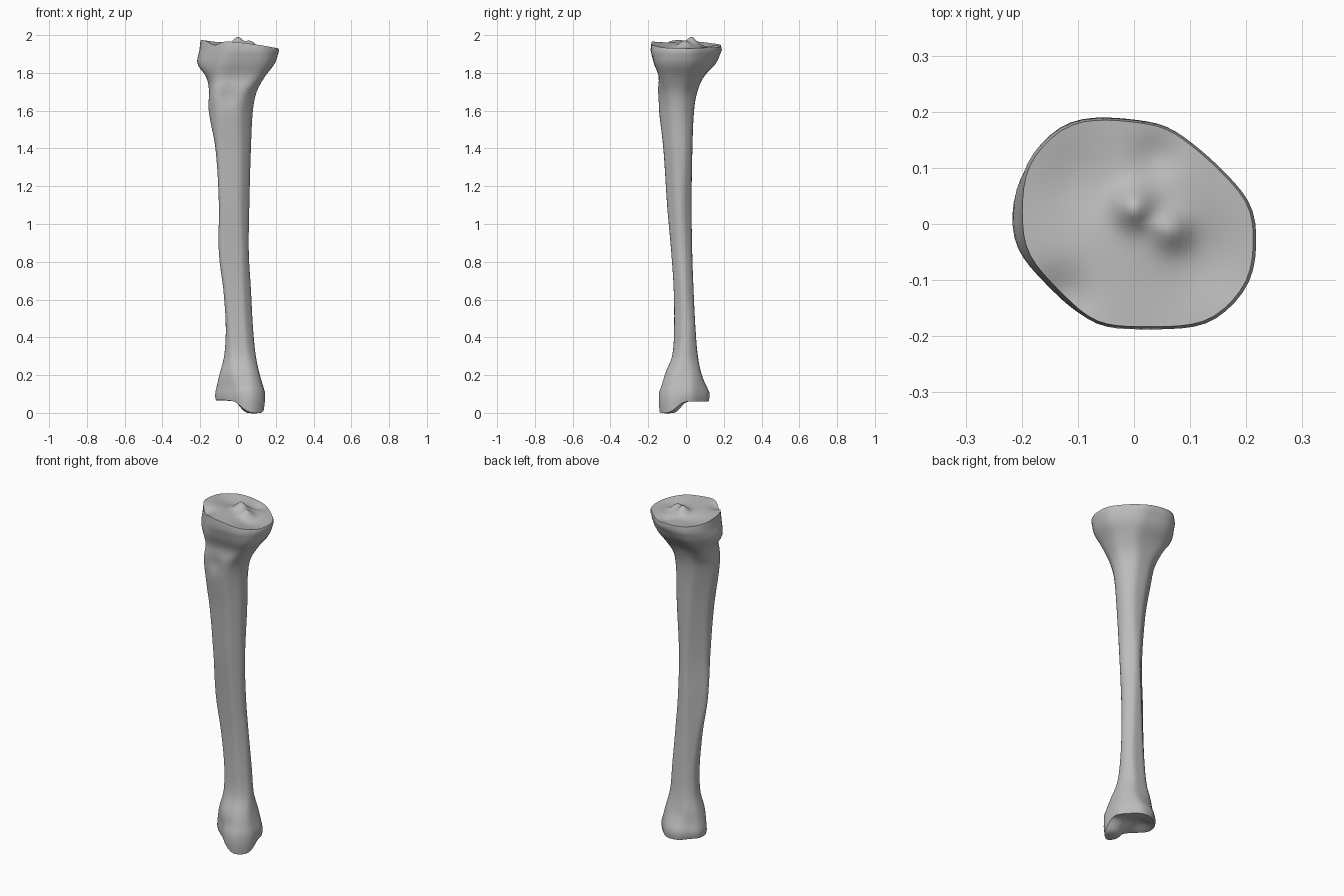
import bpy
import bmesh
import math
from mathutils import Vector

if "Cube" in bpy.data.objects:
    bpy.data.objects.remove(bpy.data.objects["Cube"], do_unlink=True)

SIDES = 64
SHAFT_RINGS = 90
CAP_RINGS = 16

# Height, then reach from the axis (hundredths) every 45 degrees from +x
GIRTH = [
    (.11, 14.3, 12.4, 12.6, 12, 12.2, 10.6, 15, 16.2),
    (.2, 11.6, 10.6, 8.5, 9.5, 10, 10, 11.6, 13.2),
    (.3, 9.5, 8, 6.3, 6.9, 7.4, 7.7, 7.4, 9),
    (.45, 8, 7, 5, 5.5, 6.5, 7.5, 6.3, 7.2),
    (.65, 7, 5.3, 4, 4.6, 7.8, 9.3, 6.5, 6.6),
    (.85, 5.8, 4, 3.3, 4, 10.5, 11.8, 7.8, 7),
    (1.1, 6.1, 3.2, 3, 3.5, 10.2, 13.8, 10, 8),
    (1.4, 6.9, 4.5, 3.4, 5.3, 12, 15.9, 12, 9.5),
    (1.6, 8, 4.8, 4.3, 8, 15.7, 17.7, 14.3, 11),
    (1.7, 10, 6.3, 6, 10.6, 15.5, 18.8, 15, 13.2),
    (1.78, 14.3, 11, 9.5, 16, 17, 18.2, 14.5, 17.5),
    (1.85, 19.6, 16, 16, 20, 21.7, 18.7, 17, 21.5),
    (1.92, 21.9, 18, 19.2, 22, 20.5, 18.3, 18.8, 22.8),
]


def make_material(name, colour):
    mat = bpy.data.materials.new(name)
    mat.use_nodes = True
    mat.diffuse_color = colour
    bsdf = mat.node_tree.nodes["Principled BSDF"]
    bsdf.inputs["Base Color"].default_value = colour
    bsdf.inputs["Roughness"].default_value = 0.7
    return mat


def hermite(a, b, slope_a, slope_b, t):
    """Smooth step from a to b with the given end slopes."""
    return (a * (2 * t**3 - 3 * t**2 + 1) + slope_a * (t**3 - 2 * t**2 + t)
            + b * (3 * t**2 - 2 * t**3) + slope_b * (t**3 - t**2))


def reach_at(z):
    """Interpolated reach in the eight directions at height z."""
    last = len(GIRTH) - 1
    i = 0
    while i < last - 1 and z > GIRTH[i + 1][0]:
        i += 1
    low, high = GIRTH[i], GIRTH[i + 1]
    before, after = GIRTH[max(i - 1, 0)], GIRTH[min(i + 2, last)]
    span = high[0] - low[0]
    t = (z - low[0]) / span
    result = []
    for k in range(1, 9):
        slope_low = (high[k] - before[k]) / (high[0] - before[0]) * span
        slope_high = (after[k] - low[k]) / (after[0] - low[0]) * span
        result.append(hermite(low[k], high[k], slope_low, slope_high, t) / 100)
    return result


def section(z):
    """Rounded polygon that fills the reach at height z."""
    reach = reach_at(z)
    centre = Vector(((reach[0] - reach[4]) / 2, (reach[2] - reach[6]) / 2, 0))
    normals = [Vector((math.cos(k * math.pi / 4), math.sin(k * math.pi / 4), 0))
               for k in range(8)]
    local = [max(h - n.dot(centre), .01) for h, n in zip(reach, normals)]
    points = []
    for s in range(SIDES):
        angle = math.tau * s / SIDES
        ray = Vector((math.cos(angle), math.sin(angle), 0))
        total = sum((max(ray.dot(n), 0) / h) ** 12 for h, n in zip(local, normals))
        points.append(centre + ray * total ** (-1 / 12) + Vector((0, 0, z)))
    return centre, points


def bump(x, y, cx, cy, radius, power=2):
    return math.exp(-(math.hypot(x - cx, y - cy) / radius) ** power)


def plateau_height(x, y):
    """Upper joint face: two shallow dishes and a pair of central peaks."""
    z = 1.953 - .1 * x - .05 * y
    z += .042 * bump(x, y, .0, .03, .035) + .03 * bump(x, y, .065, -.01, .035)
    z -= .018 * bump(x, y, -.1, .08, .08) + .018 * bump(x, y, .12, -.07, .08)
    z -= .025 * bump(x, y, -.13, -.13, .05)
    z -= .015 * bump(x, y, .04, .12, .04)
    return z


def ankle_height(x, y):
    """Lower joint face: an arch beside the inner ankle knob."""
    arch = .03 * bump(x, y, -.03, .0, .07)
    knob = .062 * bump(x, y, .085, -.1, .08, 4)
    return .06 + arch * (1 - knob / .062) - knob


# Hollows pressed into the wall: centre, radius, depth
HOLLOWS = [
    (Vector((.04, .15, 1.88)), .07, .015),    # notch at the back of the head
    (Vector((-.06, -.16, 1.68)), .05, .012),  # groove beside the front bump
    (Vector((-.16, -.1, 1.75)), .05, .012),   # groove above the front bump
    (Vector((-.08, .1, .14)), .07, .012),     # outer hollow near the ankle
    (Vector((.0, -.12, .13)), .06, .015),     # front hollow near the ankle
]


def press(point, centre):
    inward = (Vector((centre.x, centre.y, point.z)) - point).normalized()
    for place, radius, depth in HOLLOWS:
        distance = (point - place).length
        point = point + inward * depth * math.exp(-(distance / radius) ** 2)
    return point


def cap_rings(rim, centre, height):
    """Rings that close an end, rounded over at the rim."""
    rings = []
    for i in range(CAP_RINGS):
        scale = .975 * (1 - i / CAP_RINGS)
        ring = []
        for p in rim:
            x, y = (centre + (p - centre) * scale).xy
            ring.append(Vector((x, y, height(x, y))))
        rings.append(ring)
    return rings


# Collect rings from the ankle face, up the shaft, to the knee face
bottom, top = GIRTH[0][0], GIRTH[-1][0]
wall = []
centres = []
for i in range(SHAFT_RINGS + 1):
    centre, points = section(bottom + (top - bottom) * i / SHAFT_RINGS)
    wall.append([press(p, centre) for p in points])
    centres.append(centre)
foot = cap_rings(wall[0], centres[0], ankle_height)
head = cap_rings(wall[-1], centres[-1], plateau_height)

# Ease the short wall between the last section and the ankle face
ease = [a.lerp(b, .6) + (a - centres[0]).normalized() * .004
        for a, b in zip(wall[0], foot[0])]
rings = foot[::-1] + [ease] + wall + head

bm = bmesh.new()
loops = [[bm.verts.new(p) for p in ring] for ring in rings]
for lower, upper in zip(loops, loops[1:]):
    for s in range(SIDES):
        n = (s + 1) % SIDES
        bm.faces.new((lower[s], lower[n], upper[n], upper[s]))
for loop, centre, height in ((loops[0], centres[0], ankle_height),
                             (loops[-1], centres[-1], plateau_height)):
    hub = bm.verts.new((centre.x, centre.y, height(centre.x, centre.y)))
    for s in range(SIDES):
        bm.faces.new((loop[s], loop[(s + 1) % SIDES], hub))
bmesh.ops.recalc_face_normals(bm, faces=bm.faces)

mesh = bpy.data.meshes.new("shin_bone")
bm.to_mesh(mesh)
bm.free()
mesh.materials.append(make_material("bone grey", (.5, .5, .5, 1)))
bone = bpy.data.objects.new("shin_bone", mesh)
bpy.context.collection.objects.link(bone)

bpy.ops.object.select_all(action="DESELECT")
bone.select_set(True)
bpy.context.view_layer.objects.active = bone
bpy.ops.object.shade_smooth_by_angle(angle=math.radians(50))
